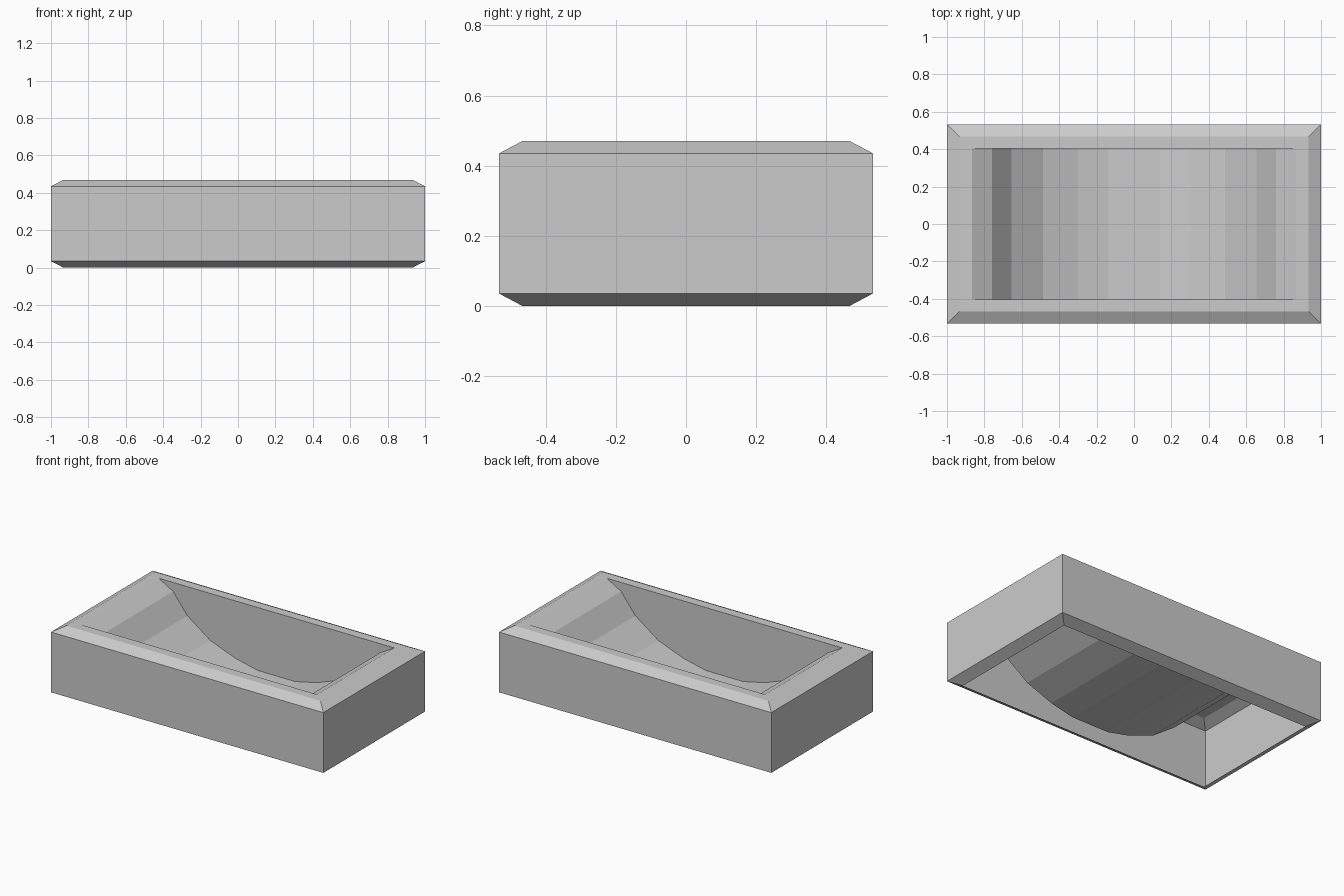
import bpy, bmesh

if "Cube" in bpy.data.objects:
    bpy.data.objects.remove(bpy.data.objects["Cube"])

# Open-bottomed casing: rectangular rings (half x, half y, z), bottom lip to top rim
RINGS = [(0.933, 0.467, 0.0), (1.0, 0.533, 0.035), (1.0, 0.533, 0.435),
         (0.933, 0.467, 0.47), (0.865, 0.405, 0.47)]
# Half of the basin curve (x, z), from the rim down to the middle
HALF = [(0.865, 0.47), (0.76, 0.41), (0.655, 0.277), (0.487, 0.158),
        (0.30, 0.088), (0.137, 0.052)]
BASIN_Y = 0.405


def make_object(name, bm):
    mesh = bpy.data.meshes.new(name)
    bm.to_mesh(mesh)
    bm.free()
    ob = bpy.data.objects.new(name, mesh)
    bpy.context.collection.objects.link(ob)
    return ob


def loft(bm, rows, closed):
    for a, b in zip(rows, rows[1:]):
        n = len(a)
        for i in range(n if closed else n - 1):
            j = (i + 1) % n
            bm.faces.new((a[i], a[j], b[j], b[i]))


# Casing with chamfered bottom lip and chamfered flat rim
bm = bmesh.new()
rows = [[bm.verts.new((sx * x, sy * y, z))
         for sx, sy in ((-1, -1), (1, -1), (1, 1), (-1, 1))]
        for x, y, z in RINGS]
loft(bm, rows, True)
make_object("casing", bm)

# Basin: curved floor swept across y, closed by two flat side walls
bm = bmesh.new()
profile = [(-x, z) for x, z in HALF] + HALF[::-1]
front, back = [[bm.verts.new((x, y, z)) for x, z in profile]
               for y in (-BASIN_Y, BASIN_Y)]
loft(bm, [front, back], False)
bm.faces.new(front[::-1])
bm.faces.new(back)
# Make the normals face into the open basin
for f in bm.faces:
    f.normal_update()
    c = f.calc_center_median()
    inward = -c.y * f.normal.y if abs(f.normal.y) > 0.9 else f.normal.z
    if inward < 0:
        f.normal_flip()
make_object("basin", bm)
